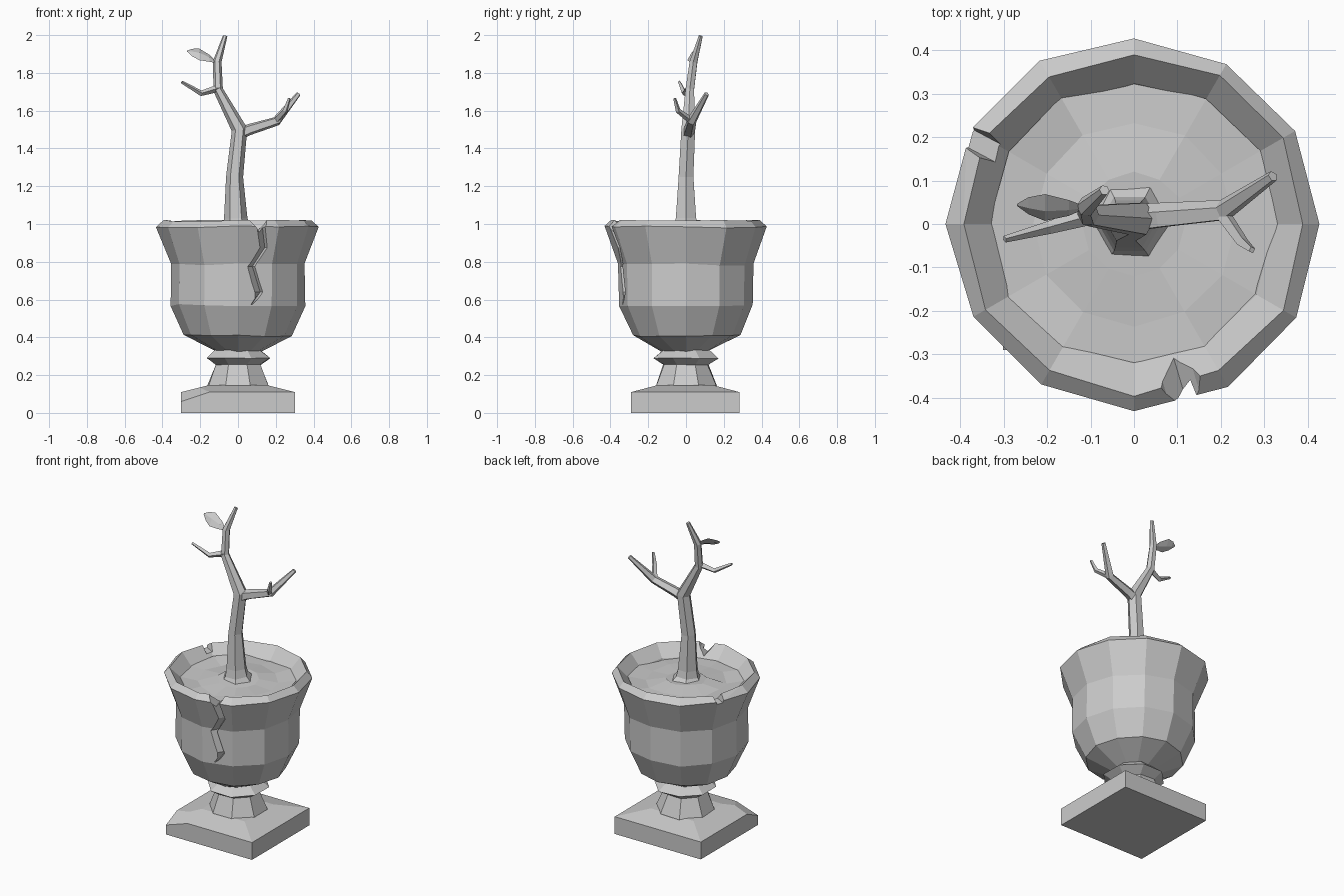
import bpy, bmesh, random
from math import sin, cos, pi, radians
from mathutils import Vector

if "Cube" in bpy.data.objects:
    bpy.data.objects.remove(bpy.data.objects["Cube"])

random.seed(7)


def loft(name, rings):
    """Closed mesh skinned through rings of equal point count, ends capped."""
    bm = bmesh.new()
    vs = [[bm.verts.new(p) for p in ring] for ring in rings]
    n = len(vs[0])
    for a, b in zip(vs, vs[1:]):
        for i in range(n):
            j = (i + 1) % n
            bm.faces.new((a[i], a[j], b[j], b[i]))
    bm.faces.new(vs[0][::-1])
    bm.faces.new(vs[-1])
    bmesh.ops.recalc_face_normals(bm, faces=bm.faces)
    mesh = bpy.data.meshes.new(name)
    bm.to_mesh(mesh)
    bm.free()
    obj = bpy.data.objects.new(name, mesh)
    bpy.context.collection.objects.link(obj)
    return obj


def lathe(name, profile, n, phase=0, jr=0, jz=0):
    rings = []
    for r, z in profile:
        ring = []
        for i in range(n):
            a = phase + 2 * pi * i / n
            q = r + random.uniform(-jr, jr)
            ring.append((q * cos(a), q * sin(a), z + random.uniform(-jz, jz)))
        rings.append(ring)
    return loft(name, rings)


def limb(name, path, n):
    """Tapered branch; path entries are x, y, z, radius."""
    pts = [Vector(p[:3]) for p in path]
    rings, side = [], Vector((1, 0, 0))
    if abs((pts[1] - pts[0]).normalized().x) > 0.7:
        side = Vector((0, 1, 0))
    for k, p in enumerate(pts):
        d = (pts[min(k + 1, len(pts) - 1)] - pts[max(k - 1, 0)]).normalized()
        side = (side - d * side.dot(d)).normalized()
        up = d.cross(side)
        r = path[k][3]
        rings.append([p + r * (side * cos(2 * pi * i / n) + up * sin(2 * pi * i / n))
                      for i in range(n)])
    return loft(name, rings)


def cut(obj, cutter):
    cutter.hide_render = True
    mod = obj.modifiers.new("cut", 'BOOLEAN')
    mod.operation = 'DIFFERENCE'
    mod.solver = 'EXACT'
    mod.object = cutter
    bpy.context.view_layer.objects.active = obj
    bpy.ops.object.modifier_apply(modifier=mod.name)
    bpy.data.objects.remove(cutter)


# Square plinth with sloped top and one broken corner
def square(h, z):
    return [(sx * h, sy * h * 0.95 - 0.004, z) for sx, sy in ((-1, -1), (1, -1), (1, 1), (-1, 1))]


plinth = loft("plinth", [square(0.302, 0), square(0.302, 0.11), square(0.15, 0.148)])
a, b, c = Vector((-0.302, -0.291, 0.06)), Vector((-0.15, -0.291, 0.11)), Vector((-0.302, -0.18, 0.11))
normal = (b - a).cross(c - a)
if normal.z < 0:
    normal.negate()
bm = bmesh.new()
bm.from_mesh(plinth.data)
bmesh.ops.bisect_plane(bm, geom=bm.verts[:] + bm.edges[:] + bm.faces[:],
                       plane_co=a, plane_no=normal, clear_outer=True)
bmesh.ops.holes_fill(bm, edges=[e for e in bm.edges if e.is_boundary])
bmesh.ops.recalc_face_normals(bm, faces=bm.faces)
bm.to_mesh(plinth.data)
bm.free()

# Stem and collar
lathe("stem", [(0.172, 0.13), (0.172, 0.147), (0.128, 0.255), (0.182, 0.29), (0.125, 0.335)],
      8, pi / 8, 0.005, 0.003)

# Twelve-sided hollow bowl
bowl = lathe("bowl", [(0.12, 0.325), (0.284, 0.41), (0.358, 0.57), (0.357, 0.785),
                      (0.43, 0.985), (0.393, 1.017), (0.325, 0.945), (0.30, 0.88)],
             12, 0, 0.005, 0.006)


# Chips knocked out of the rim
def chip(angle, outline):
    d = Vector((cos(angle), sin(angle), 0))
    t = Vector((-sin(angle), cos(angle), 0))
    return loft("chip_cutter", [[d * r + t * s + Vector((0, 0, z)) for s, z in outline]
                                for r in (0.29, 0.52)])


cut(bowl, chip(radians(-73.5), [(-0.065, 1.06), (0.065, 1.06), (0.035, 0.995), (0.0, 0.957), (-0.04, 1.005)]))
cut(bowl, chip(radians(152), [(-0.04, 1.06), (0.04, 1.06), (0.024, 0.975), (-0.018, 0.975)]))

# Crack running down the front: x, z, half width, bowl radius
crack = []
for x, z, w, r in ((0.122, 0.99, 0.022, 0.43), (0.135, 0.875, 0.022, 0.392), (0.07, 0.775, 0.02, 0.357),
                   (0.11, 0.64, 0.024, 0.357), (0.072, 0.575, 0.004, 0.357)):
    y = -r + 0.268 * x
    crack.append([(x - w * 1.6, y - 0.03, z), (x + w * 1.6, y - 0.03, z), (x + w * 0.3, y + 0.035, z)])
cut(bowl, loft("crack_cutter", crack))

# Lumpy soil
lathe("soil", [(0.31, 0.90), (0.335, 0.95), (0.235, 0.945), (0.12, 0.962)], 12, 0, 0.003, 0.012)

# Bare tree
limb("trunk", [(-0.01, 0.005, 0.94, 0.108), (-0.01, 0.0, 0.985, 0.072), (-0.012, 0, 1.03, 0.062),
               (-0.018, 0.0, 1.25, 0.045), (0.008, 0.012, 1.50, 0.042), (-0.105, 0.02, 1.71, 0.026),
               (-0.11, 0.04, 1.86, 0.023), (-0.068, 0.078, 1.995, 0.012)], 6)
limb("right_branch", [(0.0, 0.012, 1.475, 0.034), (0.06, 0.018, 1.5, 0.031), (0.205, 0.03, 1.545, 0.026),
                      (0.32, 0.11, 1.688, 0.013)], 5)
limb("right_twig", [(0.2, 0.03, 1.545, 0.018), (0.25, -0.042, 1.60, 0.014), (0.272, -0.06, 1.665, 0.008)], 4)
limb("left_twig", [(-0.1, 0.018, 1.72, 0.02), (-0.195, -0.008, 1.692, 0.015), (-0.298, -0.035, 1.752, 0.008)], 4)

# Single leaf, a thin tilted diamond section
wide, thick = Vector((0, 0.7, 0.7)), Vector((0, -0.7, 0.7))
leaf = []
for x, y, z, w in ((-0.115, 0.038, 1.855, 0.005), (-0.15, 0.037, 1.877, 0.026), (-0.205, 0.038, 1.898, 0.044),
                   (-0.243, 0.042, 1.908, 0.028), (-0.27, 0.044, 1.915, 0.003)):
    p = Vector((x, y, z))
    h = w * 0.28
    leaf.append([p + wide * w, p + thick * h, p - wide * w, p - thick * h])
loft("leaf", leaf)
